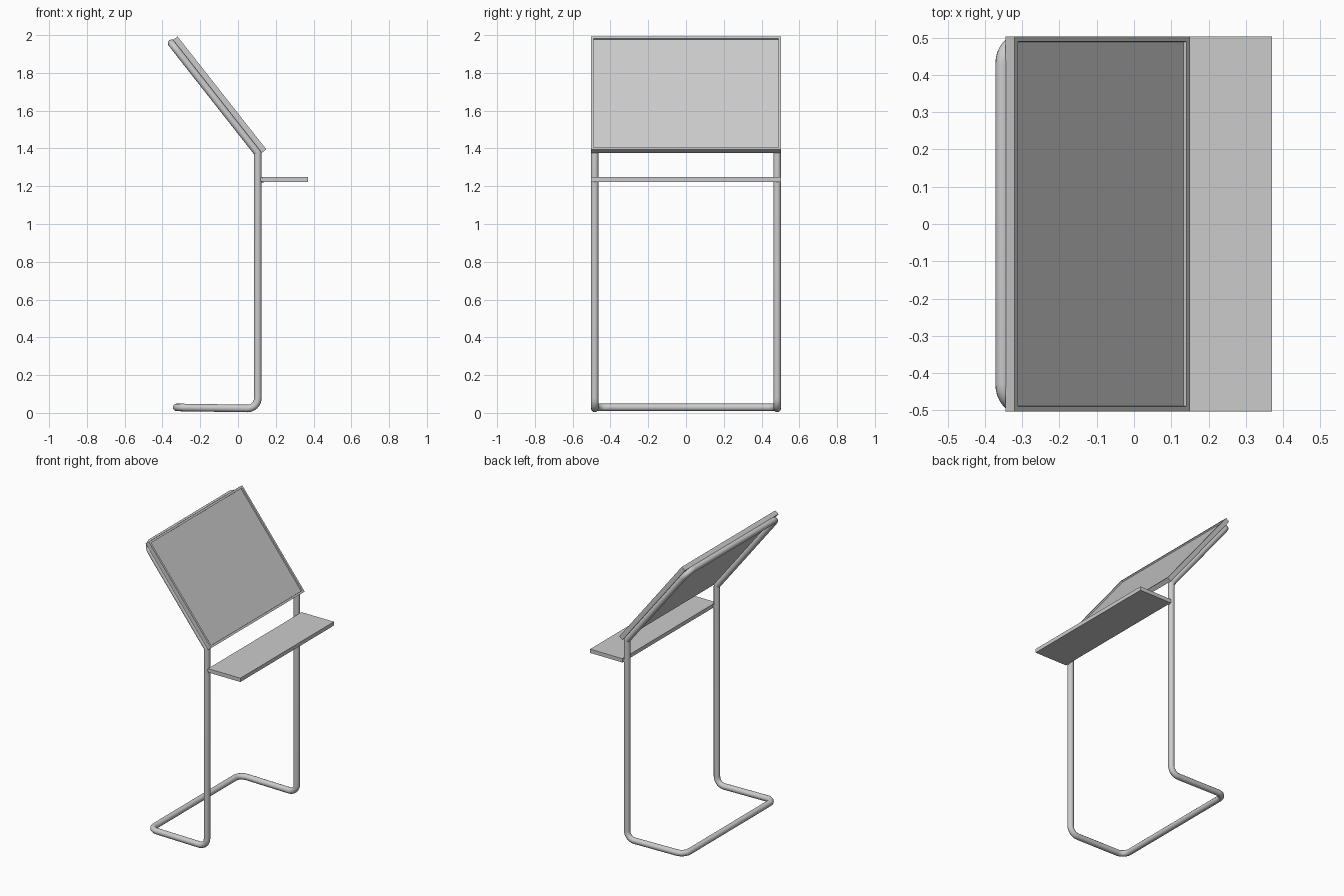
import bpy, bmesh, math
from mathutils import Vector, Matrix

if "Cube" in bpy.data.objects:
    bpy.data.objects.remove(bpy.data.objects["Cube"])

R = 0.02                                   # tube radius
UP = Vector((-0.618, 0, 0.786)).normalized()   # direction up the board
NRM = Vector((UP.z, 0, -UP.x))             # board facing direction


def mesh_object(name, bm):
    bmesh.ops.recalc_face_normals(bm, faces=bm.faces)
    me = bpy.data.meshes.new(name)
    bm.to_mesh(me)
    bm.free()
    ob = bpy.data.objects.new(name, me)
    bpy.context.collection.objects.link(ob)
    return ob


def rounded_loop(corners, steps=8):
    """Closed path with each corner (point, radius) replaced by an arc."""
    pts = []
    n = len(corners)
    for i, (p, r) in enumerate(corners):
        a = (corners[i - 1][0] - p).normalized()
        b = (corners[(i + 1) % n][0] - p).normalized()
        half = a.angle(b) / 2
        c = p + (a + b).normalized() * (r / math.sin(half))
        s = p + a * (r / math.tan(half)) - c
        e = p + b * (r / math.tan(half)) - c
        for k in range(steps + 1):
            pts.append(c + s.normalized().slerp(e.normalized(), k / steps) * r)
    return pts


# Tubular frame: one continuous loop, mirrored left and right
side = [((-0.325, 0.029), 0.055), ((0.105, 0.0225), 0.055),
        ((0.105, 1.376), 0.015), ((-0.352, 1.957), 0.055)]
corners = [(Vector((x, -0.483, z)), r) for (x, z), r in side]
corners += [(Vector((x, 0.483, z)), r) for (x, z), r in reversed(side)]
path = rounded_loop(corners)
cu = bpy.data.curves.new("tube_frame", 'CURVE')
cu.dimensions = '3D'
cu.bevel_depth = R
cu.bevel_resolution = 4
sp = cu.splines.new('POLY')
sp.points.add(len(path) - 1)
for q, p in zip(sp.points, path):
    q.co = (*p, 1)
    q.radius = 1
sp.use_cyclic_u = True
sp.use_smooth = True
bpy.context.collection.objects.link(bpy.data.objects.new("tube_frame", cu))

# Sloping board with a raised rim around a recessed face
L, W, T = 0.761, 1.006, 0.03
bm = bmesh.new()
bmesh.ops.create_cube(bm, size=1, matrix=Matrix.Diagonal((L, W, T, 1)))
top = [max(bm.faces, key=lambda f: f.calc_center_median().z)]
bmesh.ops.inset_region(bm, faces=top, thickness=0.02)
bmesh.ops.inset_region(bm, faces=top, thickness=0.0005, depth=-0.01)
centre = Vector((0.15, 0, 1.395)) + UP * (L / 2) - NRM * (T / 2)
rot = Matrix((UP, NRM.cross(UP), NRM)).transposed().to_4x4()
bm.transform(Matrix.Translation(centre) @ rot)
mesh_object("display_board", bm)

# Flat shelf
bm = bmesh.new()
bmesh.ops.create_cube(bm, size=1, matrix=Matrix.Translation((0.248, 0, 1.236))
                      @ Matrix.Diagonal((0.244, 1.006, 0.026, 1)))
mesh_object("shelf", bm)

# Short pegs joining the shelf to the posts
for y, label in ((-0.483, "front"), (0.483, "back")):
    bm = bmesh.new()
    bmesh.ops.create_cone(bm, cap_ends=True, segments=16, radius1=0.014, radius2=0.014, depth=0.03,
                          matrix=Matrix.Translation((0.122, y, 1.234)) @ Matrix.Rotation(math.pi / 2, 4, 'Y'))
    mesh_object(label + "_shelf_peg", bm)
